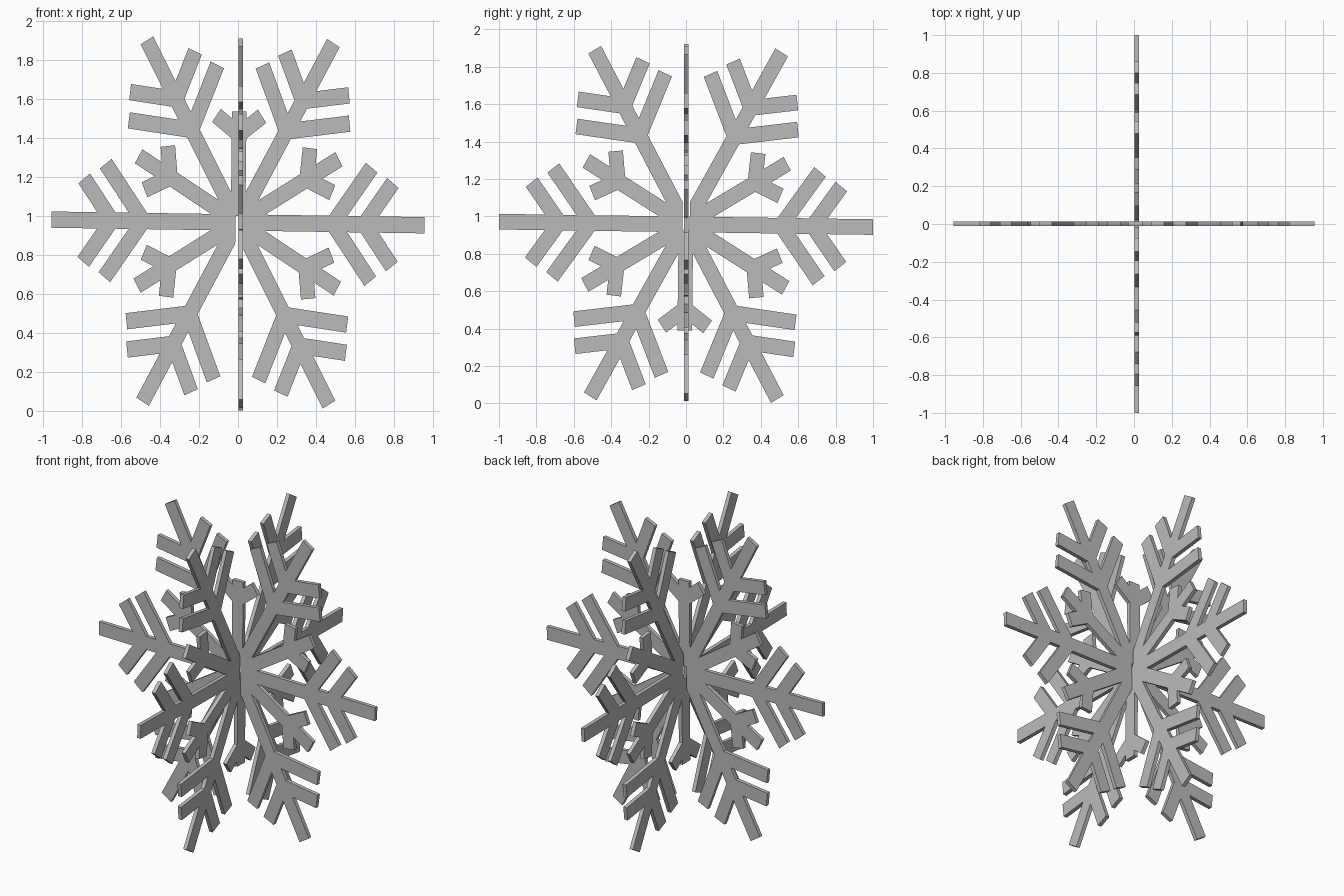
import bpy
import bmesh
from math import sin, cos, tan, radians, sqrt
from mathutils import Vector

cube = bpy.data.objects.get("Cube")
if cube:
    bpy.data.objects.remove(cube)

HALF = 0.039      # half width of every bar
TILT = -0.77      # slight turn of each flake in its plane
SLOT = 0.0195     # half width of the interlocking slot
SLOT_END = -0.031 # slot runs slightly past the centre
THICK = 0.024

grey = bpy.data.materials.new("grey")
grey.use_nodes = True
colour = (0.5, 0.5, 0.5, 1)
grey.diffuse_color = colour
grey.node_tree.nodes["Principled BSDF"].inputs["Base Color"].default_value = colour


def prong(root, reach, angle):
    """Side branch leaving the arm axis at root, ending at height reach."""
    s, c, t = sin(radians(angle)), cos(radians(angle)), tan(radians(angle))
    base = root + HALF / t
    tip = root + reach / t
    return [(base - HALF / s, HALF), (tip - HALF * s, reach + HALF * c),
            (tip + HALF * s, reach - HALF * c), (base + HALF / s, HALF)]


def arm(length, prongs):
    """Symmetric arm outline, from its clockwise side to the other."""
    valley = HALF / tan(radians(15))
    side = [(valley, HALF)]
    for p in prongs:
        side += prong(*p)
    side.append((length, HALF))
    return [(a, -b) for a, b in side] + side[-1:0:-1]


def slot(shift):
    """Opening that replaces one small arm."""
    right, left = shift - SLOT, shift + SLOT
    return [(2 * HALF - sqrt(3) * right, right), (SLOT_END, right),
            (SLOT_END, left), (2 * HALF + sqrt(3) * left, left)]


LARGE = arm(1.0, [(0.508, 0.272, 53), (0.677, 0.2, 53)])
SMALL_PRONG = [(0.422, 0.122, 54)]


def outline(slot_angle, shift):
    pts = []
    for angle in range(0, 360, 30):
        if angle % 60 == 0:
            shape = LARGE
        elif angle == slot_angle:
            shape = slot(shift)
        else:
            shape = arm(0.531 if angle % 180 == 90 else 0.62, SMALL_PRONG)
        c, s = cos(radians(angle + TILT)), sin(radians(angle + TILT))
        pts += [(a * c - b * s, a * s + b * c) for a, b in shape]
    return pts


def flake(name, slot_angle, shift, place, depth):
    """Flat flake plate; place maps plane coordinates to space."""
    bm = bmesh.new()
    face = bm.faces.new([bm.verts.new(place(u, v)) for u, v in outline(slot_angle, shift)])
    grown = bmesh.ops.extrude_face_region(bm, geom=[face])["geom"]
    moved = [g for g in grown if isinstance(g, bmesh.types.BMVert)]
    bmesh.ops.translate(bm, verts=moved, vec=Vector(depth))
    bmesh.ops.recalc_face_normals(bm, faces=bm.faces)
    mesh = bpy.data.meshes.new(name)
    bm.to_mesh(mesh)
    bm.free()
    mesh.materials.append(grey)
    bpy.context.collection.objects.link(bpy.data.objects.new(name, mesh))


# Two crossed plates, slotted from below and from above
flake("front_flake", 270, 0.006,
      lambda u, v: (u * 0.956, -0.011, 0.967 + v * 1.07), (0, THICK, 0))
flake("side_flake", 90, 0.0,
      lambda u, v: (0.002, u, 0.957 + v * 1.07), (THICK, 0, 0))
